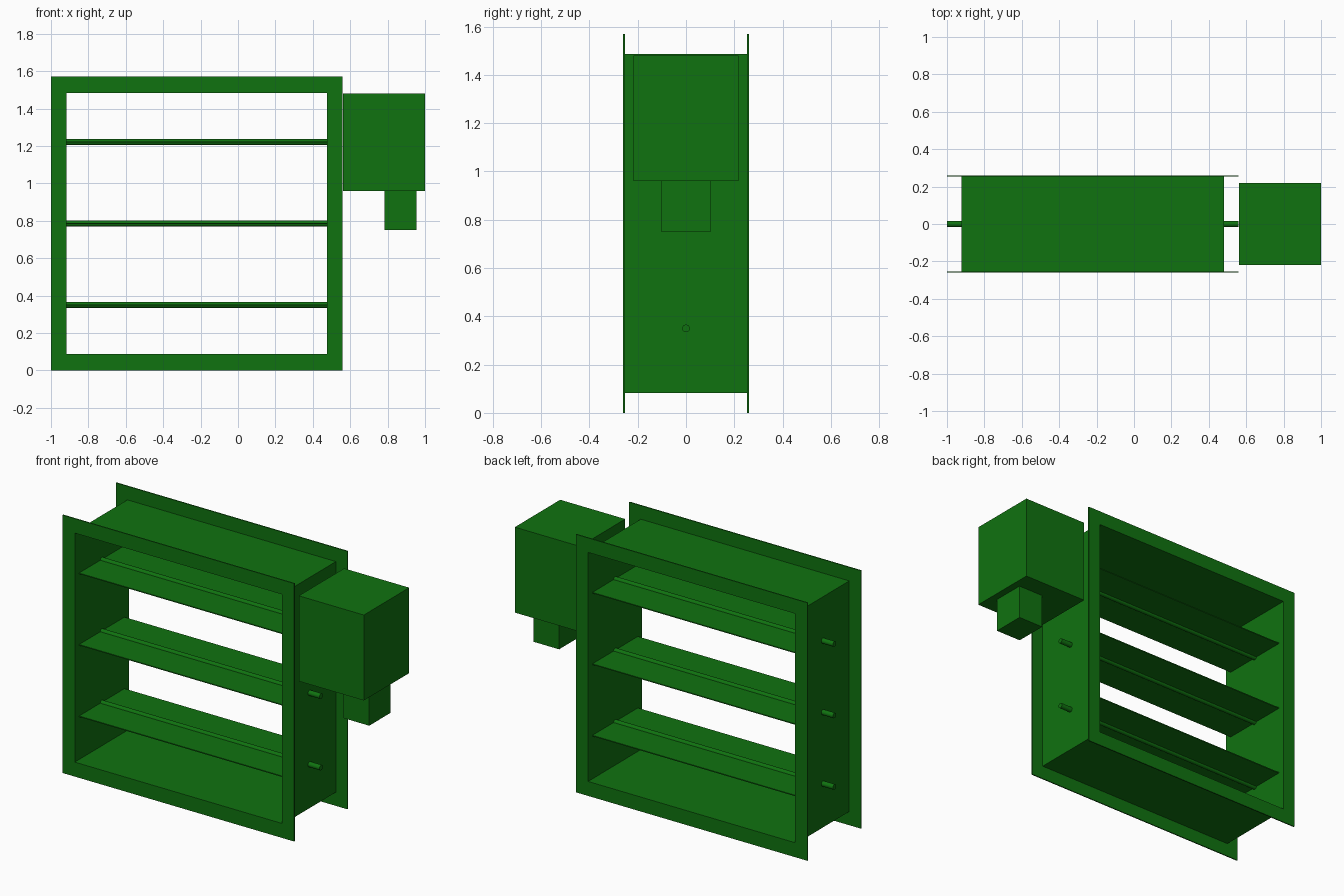
import bpy
import bmesh
from math import pi
from mathutils import Matrix, Vector

if "Cube" in bpy.data.objects:
    bpy.data.objects.remove(bpy.data.objects["Cube"], do_unlink=True)

green = bpy.data.materials.new("damper_green")
green.use_nodes = True
colour = (0.005, 0.17, 0.005, 1)
green.diffuse_color = colour
green.node_tree.nodes["Principled BSDF"].inputs["Base Color"].default_value = colour

CX, CZ = -0.22, 0.785      # centre of the duct opening
HALF = 0.697               # half size of the opening
PITCH = 0.435              # spacing of the blades


def finish(name, bm):
    bmesh.ops.recalc_face_normals(bm, faces=bm.faces)
    mesh = bpy.data.meshes.new(name)
    bm.to_mesh(mesh)
    bm.free()
    mesh.materials.append(green)
    obj = bpy.data.objects.new(name, mesh)
    bpy.context.collection.objects.link(obj)
    return obj


def box(name, x, y, z):
    """Box spanning the given (low, high) ranges."""
    bm = bmesh.new()
    size = Matrix.Diagonal((x[1] - x[0], y[1] - y[0], z[1] - z[0], 1))
    centre = Vector((sum(x), sum(y), sum(z))) / 2
    bmesh.ops.create_cube(bm, size=1, matrix=Matrix.Translation(centre) @ size)
    return finish(name, bm)


def frame(name, outer_x, outer_z, inner, y0, y1):
    """Rectangular ring around the opening, extruded along y."""
    bm = bmesh.new()
    corners = [(-1, -1), (1, -1), (1, 1), (-1, 1)]
    rings = [[bm.verts.new((CX + sx * hx, y, CZ + sz * hz)) for sx, sz in corners]
             for hx, hz, y in ((outer_x, outer_z, y0), (outer_x, outer_z, y1),
                               (inner, inner, y1), (inner, inner, y0))]
    for a, b in zip(rings, rings[1:] + rings[:1]):
        for i in range(4):
            j = (i + 1) % 4
            bm.faces.new((a[i], a[j], b[j], b[i]))
    return finish(name, bm)


# Duct casing with a flange at each end
frame("duct_casing", HALF + 0.005, HALF + 0.005, HALF, -0.255, 0.255)
frame("front_flange", 0.78, CZ, HALF, -0.26, -0.253)
frame("back_flange", 0.78, CZ, HALF, 0.253, 0.26)

# Blades, each carried on a round shaft that passes through the casing
for label, step in (("lower", -1), ("middle", 0), ("upper", 1)):
    z = CZ + step * PITCH
    box(label + "_blade", (CX - HALF, CX + HALF), (-0.218, 0.218), (z - 0.003, z + 0.003))
    bm = bmesh.new()
    bmesh.ops.create_cone(bm, cap_ends=True, segments=16, radius1=0.016, radius2=0.016,
                          depth=1.56,
                          matrix=Matrix.Translation((CX, 0, z)) @ Matrix.Rotation(pi / 2, 4, "Y"))
    shaft = finish(label + "_shaft", bm)
    for face in shaft.data.polygons:
        face.use_smooth = len(face.vertices) == 4
    for edge in shaft.data.edges:
        a, b = (shaft.data.vertices[i].co for i in edge.vertices)
        edge.use_edge_sharp = abs(a.x - b.x) < 0.01

# Actuator housing with a small box below it
box("actuator_housing", (0.562, 1.0), (-0.218, 0.218), (0.96, 1.48))
box("actuator_terminal_box", (0.783, 0.955), (-0.102, 0.102), (0.75, 0.96))
